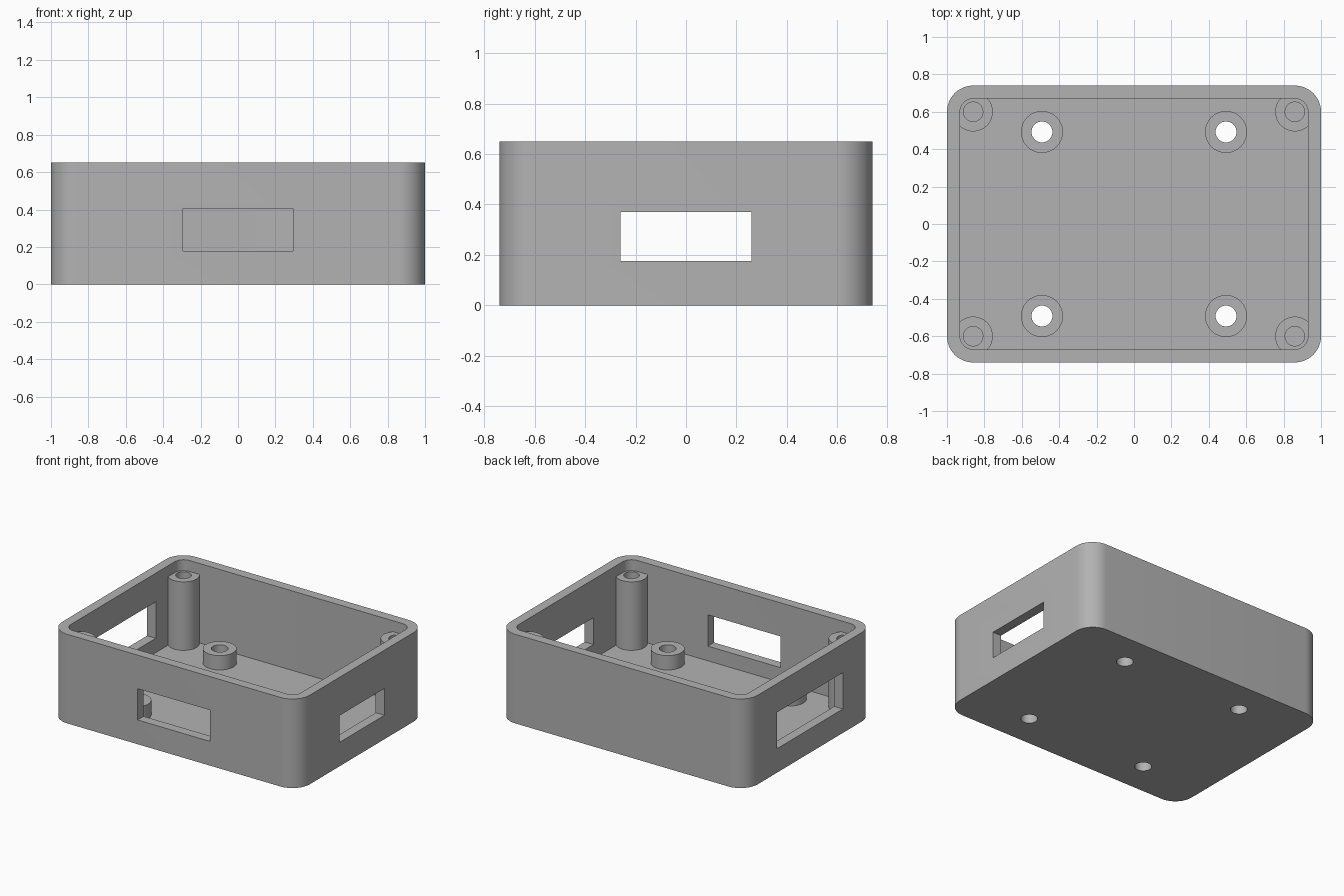
import bpy, bmesh, math

if "Cube" in bpy.data.objects:
    bpy.data.objects.remove(bpy.data.objects["Cube"])

grey = bpy.data.materials.new("plain grey")
grey.diffuse_color = (0.45, 0.45, 0.45, 1)
grey.use_nodes = True
grey.node_tree.nodes["Principled BSDF"].inputs["Base Color"].default_value = grey.diffuse_color

HX, HY, H = 1.0, 0.74, 0.65      # half width, half depth, height
WALL, R = 0.07, 0.14             # wall thickness, outer corner radius


def make(name, bm):
    bmesh.ops.recalc_face_normals(bm, faces=bm.faces)
    me = bpy.data.meshes.new(name)
    bm.to_mesh(me)
    bm.free()
    me.materials.append(grey)
    ob = bpy.data.objects.new(name, me)
    bpy.context.collection.objects.link(ob)
    return ob


def rounded_box(name, hx, hy, z0, z1, r, seg=12):
    """Upright block with rounded vertical corners."""
    bm = bmesh.new()
    ring = []
    for q, (sx, sy) in enumerate([(1, 1), (-1, 1), (-1, -1), (1, -1)]):
        for i in range(seg + 1):
            a = math.pi / 2 * (q + i / seg)
            ring.append(bm.verts.new((sx * (hx - r) + r * math.cos(a),
                                      sy * (hy - r) + r * math.sin(a), z0)))
    base = bm.faces.new(ring)
    top = bmesh.ops.extrude_face_region(bm, geom=[base])["geom"]
    for v in top:
        if isinstance(v, bmesh.types.BMVert):
            v.co.z = z1
    return make(name, bm)


def box(name, x0, x1, y0, y1, z0, z1):
    bm = bmesh.new()
    bmesh.ops.create_cube(bm, size=1)
    for v in bm.verts:
        v.co = ((x0 + x1) / 2 + v.co.x * (x1 - x0),
                (y0 + y1) / 2 + v.co.y * (y1 - y0),
                (z0 + z1) / 2 + v.co.z * (z1 - z0))
    return make(name, bm)


def lathe(name, profile, x, y, closed=False, n=48):
    """Revolve (radius, z) points about a vertical axis at x, y."""
    bm = bmesh.new()
    rings = [[bm.verts.new((x + r * math.cos(2 * math.pi * i / n),
                            y + r * math.sin(2 * math.pi * i / n), z))
              for i in range(n)] for r, z in profile]
    pairs = list(zip(rings, rings[1:]))
    if closed:
        pairs.append((rings[-1], rings[0]))
    else:
        bm.faces.new(rings[0])
        bm.faces.new(rings[-1])
    for a, b in pairs:
        for i in range(n):
            j = (i + 1) % n
            bm.faces.new((a[i], a[j], b[j], b[i]))
    return make(name, bm)


def smooth(ob):
    bpy.ops.object.select_all(action='DESELECT')
    ob.select_set(True)
    bpy.context.view_layer.objects.active = ob
    bpy.ops.object.shade_smooth_by_angle(angle=math.radians(30))


def cut(ob, cutter):
    """Subtract the cutter for good, then remove it."""
    mod = ob.modifiers.new("cut", 'BOOLEAN')
    mod.operation, mod.solver, mod.object = 'DIFFERENCE', 'EXACT', cutter
    bpy.context.view_layer.objects.active = ob
    bpy.ops.object.modifier_apply(modifier=mod.name)
    bpy.data.objects.remove(cutter)


# open tray with rounded corners
case = rounded_box("case_shell", HX, HY, 0, H, R)
cut(case, rounded_box("cavity", HX - WALL, HY - WALL, WALL, H + 0.1, R - WALL))

# wall openings: front, right and the larger left one
cut(case, box("front_opening", -0.293, 0.293, -0.8, -0.6, 0.177, 0.405))
cut(case, box("right_opening", 0.9, 1.1, -0.26, 0.26, 0.175, 0.37))
cut(case, box("left_opening", -1.1, -0.9, -0.38, 0.38, 0.175, 0.44))

for sx, side in ((-1, "left"), (1, "right")):
    for sy, end in ((-1, "front"), (1, "back")):
        # floor standoff with a hole right through the floor
        x, y = sx * 0.492, sy * 0.492
        cut(case, lathe("floor_hole", [(0.056, -0.1), (0.056, 0.2)], x, y))
        smooth(lathe(f"standoff_{end}_{side}",
                     [(0.112, WALL), (0.112, 0.175), (0.056, 0.175), (0.056, WALL)],
                     x, y, closed=True))
        # tall corner post with a blind screw hole
        smooth(lathe(f"corner_post_{end}_{side}",
                     [(0.105, WALL), (0.105, 0.57), (0.052, 0.57), (0.052, 0.2)],
                     sx * (HX - R), sy * (HY - R)))
smooth(case)
